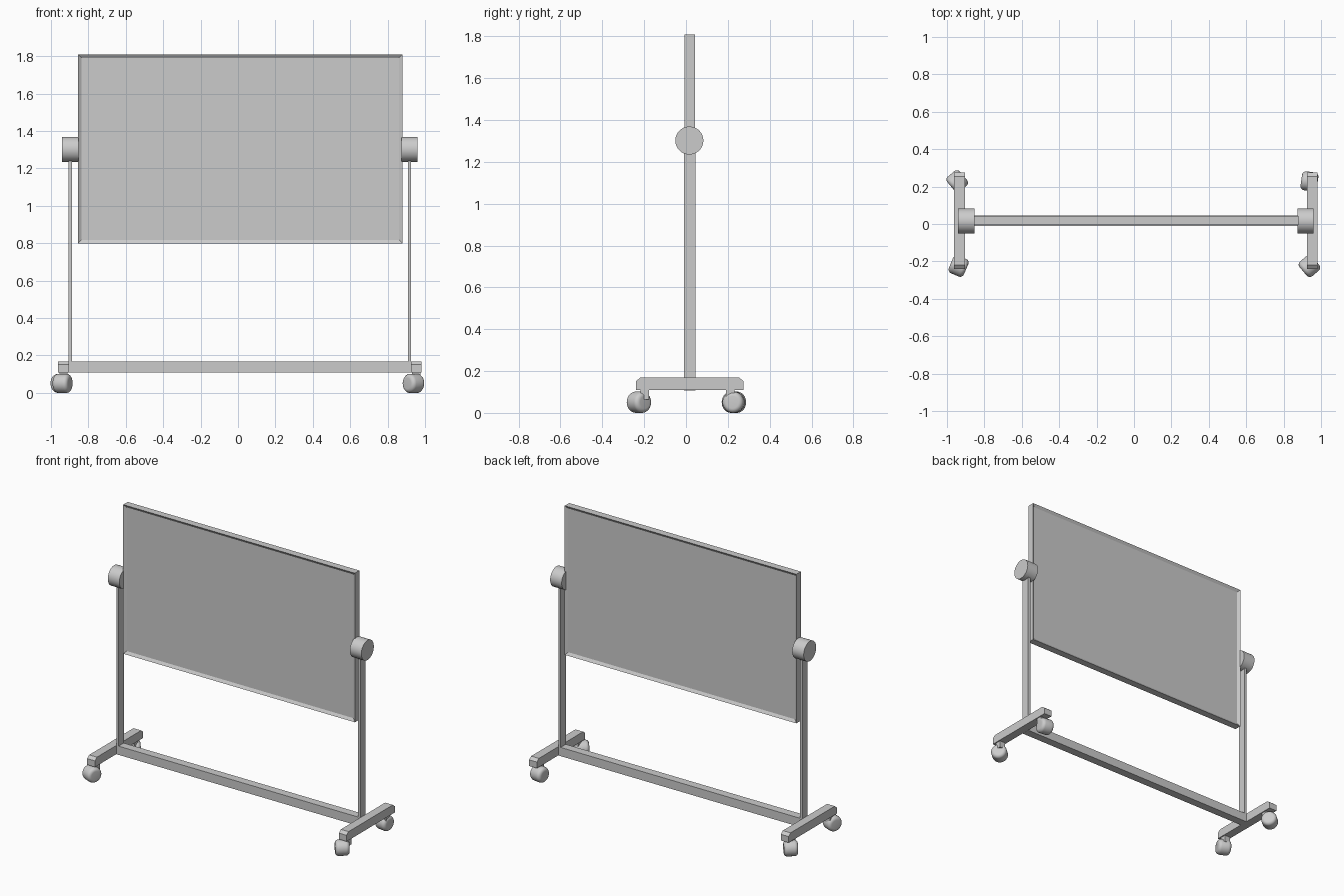
import bpy, bmesh, math
from mathutils import Matrix, Vector

if "Cube" in bpy.data.objects:
    bpy.data.objects.remove(bpy.data.objects["Cube"])

CX, CY = 0.01, 0.018      # centre of the stand frame


def finish(name, bm, smooth=False):
    bmesh.ops.recalc_face_normals(bm, faces=bm.faces)
    me = bpy.data.meshes.new(name)
    bm.to_mesh(me)
    bm.free()
    ob = bpy.data.objects.new(name, me)
    bpy.context.collection.objects.link(ob)
    if smooth:
        bpy.context.view_layer.objects.active = ob
        ob.select_set(True)
        bpy.ops.object.shade_smooth_by_angle(angle=math.radians(35))
        ob.select_set(False)
    return ob


def box(name, lo, hi):
    bm = bmesh.new()
    lo, hi = Vector(lo), Vector(hi)
    m = Matrix.Translation((lo + hi) / 2) @ Matrix.Diagonal((*(hi - lo), 1))
    bmesh.ops.create_cube(bm, size=1, matrix=m)
    return finish(name, bm)


def extrude_x(name, pts, x0, x1):
    """Extrude a (y, z) outline along x."""
    bm = bmesh.new()
    f = bm.faces.new([bm.verts.new((x0, y, z)) for y, z in pts])
    r = bmesh.ops.extrude_face_region(bm, geom=[f])
    vs = [v for v in r["geom"] if isinstance(v, bmesh.types.BMVert)]
    bmesh.ops.translate(bm, verts=vs, vec=(x1 - x0, 0, 0))
    return finish(name, bm)


def lathe(name, profile, loc, rot_z, seg=32):
    """Spin an (axis position, radius) profile round the x axis."""
    bm = bmesh.new()
    vs = [bm.verts.new((a, 0, r)) for a, r in profile]
    es = [bm.edges.new(p) for p in zip(vs, vs[1:])]
    bmesh.ops.spin(bm, geom=vs + es, cent=(0, 0, 0), axis=(1, 0, 0),
                   angle=math.tau, steps=seg, use_duplicate=False)
    bmesh.ops.remove_doubles(bm, verts=bm.verts, dist=1e-5)
    bm.transform(Matrix.Translation(loc) @ Matrix.Rotation(math.radians(rot_z), 4, 'Z'))
    return finish(name, bm, True)


# Board with a recessed panel on both faces
bm = bmesh.new()
bmesh.ops.create_cube(bm, size=1, matrix=Matrix.Translation((CX + 0.002, CY, 1.305))
                      @ Matrix.Diagonal((1.736, 0.048, 1.01, 1)))
bm.normal_update()
big = [f for f in bm.faces if abs(f.normal.y) > 0.9]
bmesh.ops.inset_individual(bm, faces=big, thickness=0.026)
for f in big:
    bmesh.ops.translate(bm, verts=f.verts, vec=-0.012 * f.normal)
finish("board", bm)

# Crossbar between the feet
box("crossbar", (CX - 0.914, CY - 0.028, 0.108), (CX + 0.914, CY + 0.028, 0.167))

caster_spots = {
    ("left", "front"): (-0.938, -0.225, -23),
    ("left", "back"): (-0.945, 0.229, 40),
    ("right", "front"): (0.938, -0.225, 40),
    ("right", "back"): (0.938, 0.228, -8),
}
foot_outline = [(-0.258, 0.109), (0.258, 0.109), (0.258, 0.151),
                (0.237, 0.168), (-0.237, 0.168), (-0.258, 0.151)]

for side, s in (("left", -1), ("right", 1)):
    # Upright post
    xa, xb = sorted((CX + s * 0.898, CX + s * 0.915))
    box(side + "_post", (xa, CY - 0.028, 0.109), (xb, CY + 0.028, 1.30))
    # Pivot knob
    lathe(side + "_knob", [(-0.043, 0), (-0.043, 0.067), (0.043, 0.067), (0.043, 0)],
          (CX + s * 0.907, CY - 0.002, 1.302), 0, 48)
    # Foot with chamfered ends
    xa, xb = sorted((CX + s * 0.914, CX + s * 0.972))
    extrude_x(side + "_foot", [(y + CY, z) for y, z in foot_outline], xa, xb)

# Rounded caster wheels, each swivelled, on short stems
half, rad, rnd = 0.044, 0.051, 0.022
arc = [(half - rnd + rnd * math.cos(a), rad - rnd + rnd * math.sin(a))
       for a in (math.pi / 2 * i / 6 for i in range(7))]
wheel = [(-half, 0)] + [(-a, r) for a, r in arc] + [(a, r) for a, r in arc[::-1]] + [(half, 0)]
for (side, end), (x, y, ang) in caster_spots.items():
    lathe(f"{side}_{end}_caster", wheel, (x, y, rad), ang)
    fx = CX + (0.943 if side == "right" else -0.943)
    sy = -0.197 if end == "front" else 0.212
    box(f"{side}_{end}_stem", (fx - 0.022, sy - 0.02, 0.065), (fx + 0.022, sy + 0.02, 0.112))
